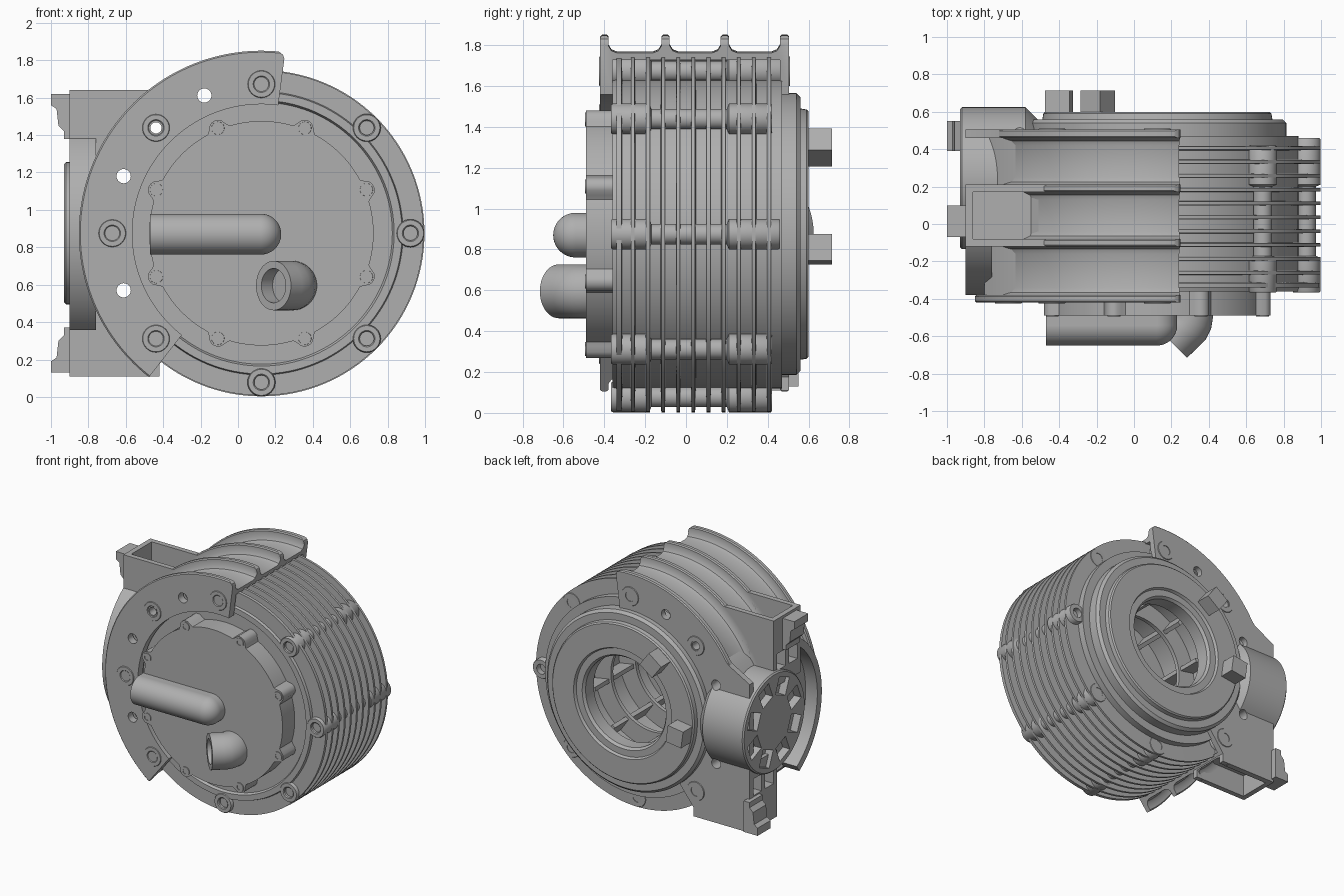
import bpy, bmesh, math
from mathutils import Matrix, Vector

if "Cube" in bpy.data.objects:
    bpy.data.objects.remove(bpy.data.objects["Cube"])

CX, CZ = 0.125, 0.875                      # motor axis runs along y
AXIS = Matrix.Translation((CX, 0, CZ))
MOUNT = Matrix.Translation((0, 0.245, CZ))  # side mount axis runs along x
TO_X = Matrix.Rotation(-math.pi / 2, 4, 'Z')
ID = Matrix()
FLIP = AXIS @ Matrix.Scale(-1, 4, (0, 0, 1)) @ AXIS.inverted()

metal = bpy.data.materials.new("cast grey metal")
metal.use_nodes = True
GREY = (0.43, 0.43, 0.43, 1)
metal.diffuse_color = GREY
metal.node_tree.nodes["Principled BSDF"].inputs["Base Color"].default_value = GREY


def polar(r, deg):
    a = math.radians(deg)
    return r * math.cos(a), r * math.sin(a)


def around(r, deg):
    x, z = polar(r, deg)
    return Matrix.Translation((CX + x, 0, CZ + z))


def lathe(bm, prof, m=AXIS, segs=96, a0=0, a1=360):
    """Turn a closed (radius, y) profile about the y axis."""
    full = a1 - a0 == 360
    rings = []
    for i in range(segs if full else segs + 1):
        c, s = polar(1, a0 + (a1 - a0) * i / segs)
        rings.append([bm.verts.new(m @ Vector((r * c, y, r * s))) for r, y in prof])
    n = len(prof)
    for i in range(segs):
        p, q = rings[i], rings[(i + 1) % len(rings)]
        for j in range(n):
            k = (j + 1) % n
            if prof[j][0] or prof[k][0]:
                bm.faces.new((p[j], p[k], q[k], q[j]))
    if not full:
        bm.faces.new(rings[0])
        bm.faces.new(rings[-1])


def rod(bm, r, lo, hi, m, segs=32):
    lathe(bm, [(0, lo), (r, lo), (r, hi), (0, hi)], m, segs)


def prism(bm, pts, lo, hi, m=ID):
    """Extrude an (x, z) outline along y."""
    a = [bm.verts.new(m @ Vector((x, lo, z))) for x, z in pts]
    b = [bm.verts.new(m @ Vector((x, hi, z))) for x, z in pts]
    bm.faces.new(a)
    bm.faces.new(b)
    for i in range(len(a)):
        j = (i + 1) % len(a)
        bm.faces.new((a[i], a[j], b[j], b[i]))


def box(bm, x, y, z, m=ID):
    prism(bm, [(x[0], z[0]), (x[1], z[0]), (x[1], z[1]), (x[0], z[1])], y[0], y[1], m)


def shade(me):
    me.polygons.foreach_set("use_smooth", [True] * len(me.polygons))
    me.set_sharp_from_angle(angle=math.radians(32))


def finish(name, bm):
    bmesh.ops.remove_doubles(bm, verts=bm.verts, dist=1e-5)
    bmesh.ops.recalc_face_normals(bm, faces=bm.faces)
    me = bpy.data.meshes.new(name)
    bm.to_mesh(me)
    bm.free()
    ob = bpy.data.objects.new(name, me)
    bpy.context.scene.collection.objects.link(ob)
    me.materials.append(metal)
    shade(me)
    return ob


def make(name, fn, *args, **kw):
    bm = bmesh.new()
    fn(bm, *args, **kw)
    return finish(name, bm)


def cut(cutter, *targets):
    """Subtract the cutter from each target, then remove it."""
    for ob in targets:
        mod = ob.modifiers.new("cut", 'BOOLEAN')
        mod.operation, mod.solver, mod.object = 'DIFFERENCE', 'EXACT', cutter
        dg = bpy.context.evaluated_depsgraph_get()
        me = bpy.data.meshes.new_from_object(ob.evaluated_get(dg))
        ob.modifiers.clear()
        ob.data = me
        shade(me)
    bpy.data.objects.remove(cutter)


# Finned body with hollow stepped rear
prof = [(0.45, -0.34), (0.70, -0.34), (0.71, -0.36), (0.752, -0.36), (0.758, -0.34),
        (0.867, -0.34), (0.867, -0.315), (0.755, -0.31)]
for i in range(10):
    y = -0.26 + 0.074 * i
    prof += [(0.755, y - 0.012), (0.872, y - 0.009), (0.872, y + 0.009), (0.755, y + 0.012)]
prof += [(0.755, 0.47), (0.69, 0.47), (0.69, 0.54), (0.67, 0.56), (0.615, 0.56),
         (0.61, 0.59), (0.60, 0.60), (0.42, 0.60), (0.41, 0.58), (0.36, 0.58),
         (0.345, 0.56), (0.345, 0.46), (0.5, 0.45), (0.5, -0.34)]
body = make("finned_body", lathe, prof, segs=128)

# Interior ring ribs and radial webs
for i, y in enumerate((-0.1, 0.2)):
    make(f"inner_ring_{i}", lathe, [(0.36, y), (0.51, y), (0.51, y + 0.03), (0.36, y + 0.03)])
webs = bmesh.new()
for i in range(8):
    m = AXIS @ Matrix.Rotation(math.radians(45 * i + 10), 4, 'Y')
    box(webs, (0.38, 0.51), (-0.34, 0.40), (-0.015, 0.015), m)
finish("inner_webs", webs)

# Bracket: wrapped shell with four ribs
ribs = [(-0.42, -0.38), (-0.12, -0.08), (0.17, 0.21), (0.46, 0.505)]
prof = [(0.69, -0.42)]
for i, (a, b) in enumerate(ribs):
    if i:
        prof += [(0.895, a - 0.04), (0.905, a - 0.015), (0.93, a)]
    prof += [(0.968, a), (0.976, a + 0.008), (0.976, b - 0.008), (0.968, b)]
    if i < 3:
        prof += [(0.93, b), (0.905, b + 0.015), (0.895, b + 0.04)]
prof += [(0.69, 0.505), (0.69, 0.46), (0.86, 0.46), (0.86, -0.36), (0.69, -0.36)]
bracket = make("ribbed_bracket", lathe, prof, segs=72, a0=82.5, a1=232)

# Rounded outer corner at the bracket's upper end
tip = [(0.19, 1.9), (0.19, 1.853), (0.22, 1.845), (0.24, 1.83), (0.25, 1.80), (0.3, 1.80), (0.3, 1.9)]
cut(make("corner_cutter", prism, tip, -0.5, 0.6), bracket)

# Rear plate reaching out to the side mount
arc = [(CX + x, CZ + z) for x, z in (polar(0.72, 232 - 5 * i) for i in range(20))]
plate = make("rear_mount_plate", prism,
             [(-0.9, 0.11), (-0.47, 0.11)] + arc + [(-0.58, 1.52), (-0.72, 1.36), (-0.9, 1.26)],
             0.46, 0.505)

# Flared pad behind the mount face, and the crescent rim that frames its window
make("mount_pad", prism,
     [(-0.8, 0.6), (-0.8, 1.15), (-0.7, 1.3), (-0.62, 1.36), (-0.74, 1.2),
      (-0.74, 0.55), (-0.62, 0.39), (-0.7, 0.45)], -0.38, 0.47)
make("mount_rim", lathe, [(0.57, -0.9), (0.625, -0.9), (0.625, -0.76), (0.57, -0.76)],
     MOUNT @ TO_X, 48, -56, 56)

# Side mount neck with round flange and slots
neck = make("mount_neck", lathe,
            [(0, -0.93), (0.37, -0.93), (0.38, -0.92), (0.38, -0.58), (0.30, -0.5), (0, -0.5)],
            MOUNT @ TO_X, 64)
slots = bmesh.new()
for i in range(8):
    m = MOUNT @ Matrix.Rotation(math.radians(45 * i + 22), 4, 'X')
    prism(slots, [(-1, 0.2), (-0.87, 0.2), (-0.87, 0.33), (-1, 0.33)], -0.065, 0.065, m)
cut(finish("slot_cutter", slots), neck)

# Mount arms and stepped ears, the lower pair flipped and set further back
arms = []
ear = [(-0.88, 1.62), (-1.0, 1.62), (-1.0, 1.56), (-0.97, 1.54), (-0.96, 1.45),
       (-0.93, 1.42), (-0.93, 1.38), (-0.88, 1.38)]
tray = [(-0.86, 1.47), (-0.55, 1.47), (-0.38, 1.62), (-0.38, 1.8), (-0.86, 1.8)]
for name, m, (y0, y1), ear_y in (("upper", ID, (-0.12, 0.21), (-0.07, 0.1)),
                                 ("lower", FLIP, (0.17, 0.505), (0.39, 0.55))):
    arm = make(name + "_mount_arm", box, (-0.9, -0.42), (y0, y1), (1.12, 1.64), m)
    pocket = bmesh.new()
    prism(pocket, tray, y0 + 0.04, y1 - 0.04, m)
    for y in (y0 + 0.04, y1 - 0.145):
        box(pocket, (-1.0, -0.7), (y, y + 0.105), (1.24, 1.37), m)
    cut(finish("pocket_cutter", pocket), arm)
    arms.append(arm)
    make(name + "_mount_ear", prism, ear, ear_y[0], ear_y[1], m)

# Eight bolt lugs with dimpled ends
lugs = {}
for deg in range(0, 360, 45):
    f, b = (-0.425, 0.51) if 85 < deg < 230 else (-0.366, 0.46 if deg == 0 else 0.42)
    lugs[deg] = make(f"bolt_lug_{deg}", lathe,
                     [(0, f + 0.024), (0.038, f + 0.024), (0.038, f + 0.006), (0.044, f),
                      (0.07, f), (0.075, f + 0.008), (0.075, -0.18), (0.05, -0.17), (0.05, 0.2),
                      (0.075, 0.21), (0.075, b - 0.008), (0.07, b), (0.038, b),
                      (0.038, b - 0.05), (0, b - 0.05)], around(0.797, deg), 32)

# Through holes
holes = bmesh.new()
for deg, r in ((112.5, 0.038), (135, 0.03), (157.5, 0.038), (202.5, 0.038)):
    rod(holes, r, -1, 1, around(0.797, deg))
cut(finish("hole_cutter", holes), body, bracket, plate, neck, lugs[135], *arms)

# Lobed front cover
rim = []
for i in range(240):
    deg = 1.5 * i
    d = math.radians((deg % 45) - 22.5)
    q = 0.05 ** 2 - (0.602 * math.sin(d)) ** 2
    r = max(0.6, 0.602 * math.cos(d) + math.sqrt(q)) if q > 0 else 0.6
    x, z = polar(r, deg)
    rim.append((CX + x, CZ + z))
make("front_cover", prism, rim, -0.49, -0.33)
for i in range(8):
    make(f"cover_bolt_{i}", lathe, [(0.02, -0.48), (0.02, -0.495), (0.034, -0.495), (0.036, -0.48)],
         around(0.608, 22.5 + 45 * i), 24)

# Rounded cable duct across the cover
R, TY, TZ = 0.109, -0.541, 0.87
make("duct_barrel", rod, R, -0.47, 0.122, Matrix.Translation((0, TY, TZ)) @ TO_X, 48)
make("duct_base", box, (-0.47, 0.122), (TY, -0.45), (TZ - R, TZ + R))
make("duct_end_base", rod, R, TY, -0.45, Matrix.Translation((0.122, 0, TZ)), 48)
cap = bmesh.new()
bmesh.ops.create_uvsphere(cap, u_segments=48, v_segments=24, radius=R,
                          matrix=Matrix.Translation((0.122, TY, TZ)))
finish("duct_end_cap", cap)

# Angled outlet pipe, swept as rings along a short bend
path = [(0.29, -0.45, 0), (0.29, -0.50, 0), (0.285, -0.525, 15), (0.27, -0.55, 32),
        (0.25, -0.565, 45), (0.19, -0.622, 45)]
stages = [(0.132, p) for p in path] + [(0.092, path[-1]), (0.092, path[-2]), (0.0001, path[-2])]
pipe, rings = bmesh.new(), []
for r, (x, y, turn) in stages:
    m = Matrix.Translation((x, y, 0.595)) @ Matrix.Rotation(math.radians(-turn), 4, 'Z')
    rings.append([pipe.verts.new(m @ Vector((u, 0, v)))
                  for u, v in (polar(r, 7.5 * i) for i in range(48))])
for p, q in zip(rings, rings[1:]):
    for i in range(48):
        j = (i + 1) % 48
        pipe.faces.new((p[i], p[j], q[j], q[i]))
finish("outlet_pipe", pipe)

# Two rear terminal blocks
for i, deg in enumerate((127, 188)):
    make(f"terminal_block_{i}", box, (0.465, 0.597), (0.56, 0.715), (-0.066, 0.066),
         AXIS @ Matrix.Rotation(math.radians(-deg), 4, 'Y'))
